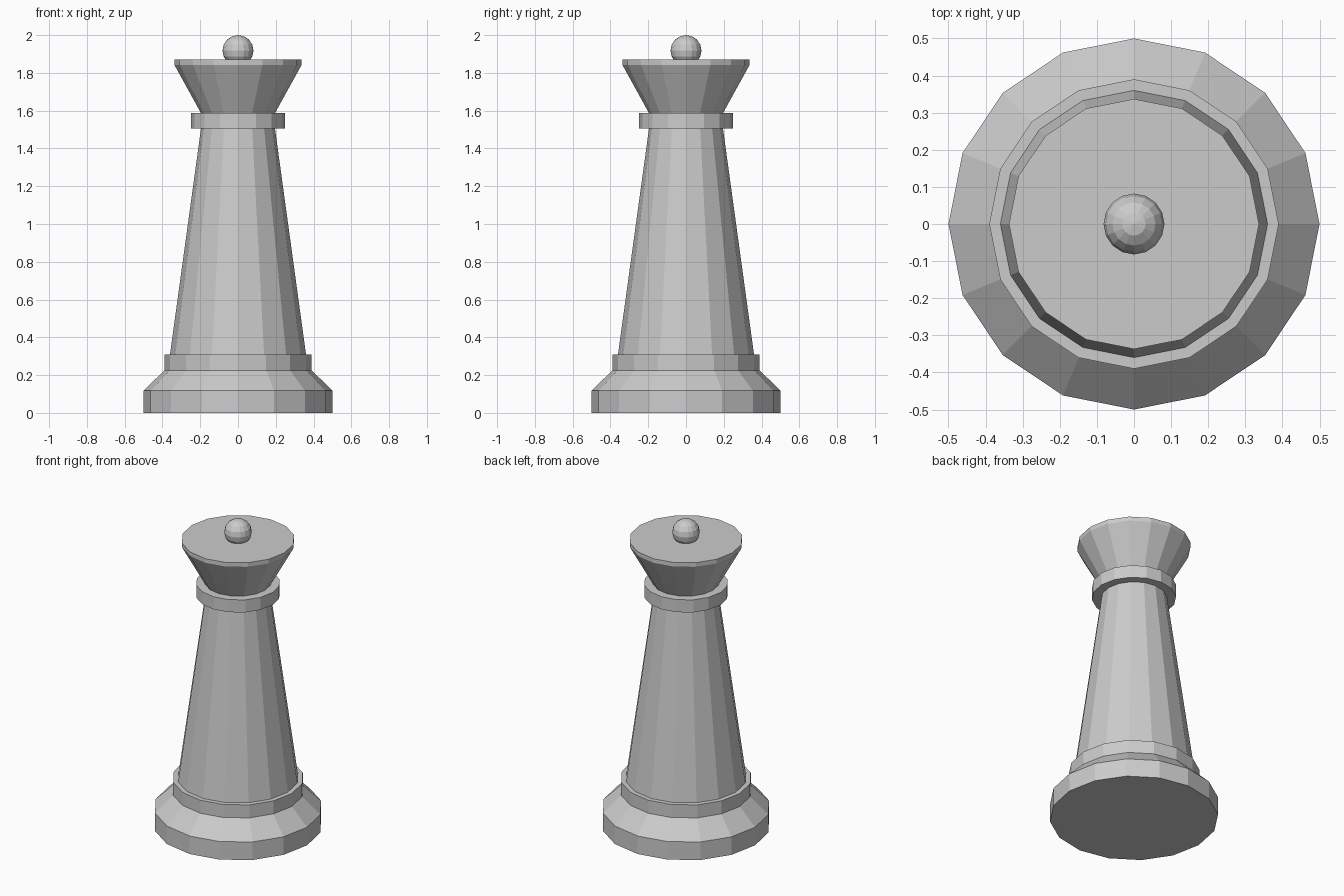
import bpy, bmesh
from math import cos, sin, tau

if "Cube" in bpy.data.objects:
    bpy.data.objects.remove(bpy.data.objects["Cube"])

SIDES = 16


def add_object(name, bm):
    bmesh.ops.recalc_face_normals(bm, faces=bm.faces[:])
    mesh = bpy.data.meshes.new(name)
    bm.to_mesh(mesh)
    bm.free()
    obj = bpy.data.objects.new(name, mesh)
    bpy.context.collection.objects.link(obj)
    return obj


def lathe(name, profile):
    """Closed flat-shaded turning from (radius, z) points, bottom to top."""
    bm = bmesh.new()
    rings = [[bm.verts.new((r * cos(tau * i / SIDES), r * sin(tau * i / SIDES), z))
              for i in range(SIDES)] for r, z in profile]
    for low, high in zip(rings, rings[1:]):
        for i in range(SIDES):
            j = (i + 1) % SIDES
            bm.faces.new((low[i], low[j], high[j], high[i]))
    bm.faces.new(rings[0][::-1])
    bm.faces.new(rings[-1])
    return add_object(name, bm)


# Stepped foot with sloped shoulder
lathe("base", [(0.5, 0), (0.5, 0.118), (0.39, 0.225), (0.39, 0.31)])
# Tapered column
lathe("shaft", [(0.36, 0.31), (0.196, 1.505)])
# Ring under the head
lathe("collar", [(0.25, 1.505), (0.25, 1.587)])
# Flared head with thin rim
lathe("crown", [(0.196, 1.587), (0.337, 1.843), (0.337, 1.87)])

# Ball on top
ball = bmesh.new()
bmesh.ops.create_uvsphere(ball, u_segments=SIDES, v_segments=8, radius=0.082)
add_object("finial", ball).location.z = 1.918
